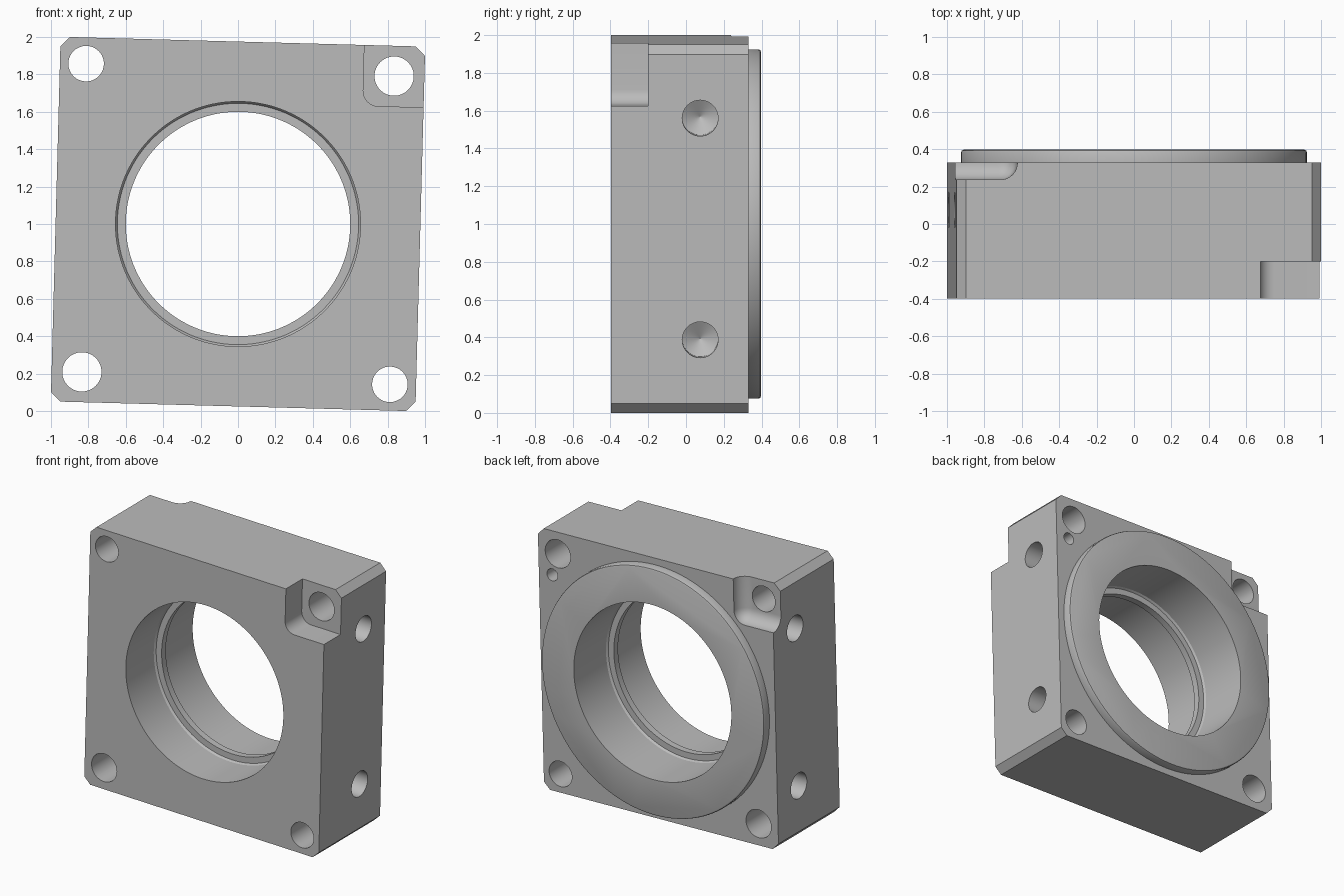
import bpy, bmesh, math
from mathutils import Matrix, Vector

if "Cube" in bpy.data.objects:
    bpy.data.objects.remove(bpy.data.objects["Cube"], do_unlink=True)

HALF = 0.975             # half width of the square plate
FRONT, SEAT, BACK = -0.397, 0.33, 0.397
TILT = Matrix.Translation((0, 0, 1)) @ Matrix.Rotation(math.radians(1.55), 4, 'Y')

steel = bpy.data.materials.new("plain grey")
steel.use_nodes = True
grey = (0.5, 0.5, 0.5, 1)
steel.diffuse_color = grey
steel.node_tree.nodes["Principled BSDF"].inputs["Base Color"].default_value = grey


def finish(name, bm):
    bmesh.ops.recalc_face_normals(bm, faces=bm.faces[:])
    mesh = bpy.data.meshes.new(name)
    bm.to_mesh(mesh)
    bm.free()
    mesh.materials.append(steel)
    ob = bpy.data.objects.new(name, mesh)
    bpy.context.collection.objects.link(ob)
    return ob


def lathe(name, profile, matrix=Matrix(), n=48):
    """Solid turned about the y axis from (radius, y) points."""
    bm = bmesh.new()
    rings = []
    for r, y in profile:
        angles = [math.tau * i / n for i in range(n)]
        rings.append([bm.verts.new(matrix @ Vector((r * math.cos(a), y, r * math.sin(a))))
                      for a in angles])
    for a, b in zip(rings, rings[1:]):
        for i in range(n):
            j = (i + 1) % n
            bm.faces.new((a[i], a[j], b[j], b[i]))
    bm.faces.new(rings[0])
    bm.faces.new(rings[-1])
    return finish(name, bm)


def box(name, lo, hi, pick, radius, segments, flip=(1, 1)):
    """Box with the picked edges bevelled, optionally mirrored in x and z."""
    bm = bmesh.new()
    bmesh.ops.create_cube(bm, size=1)
    for v in bm.verts:
        v.co = [l + (c + 0.5) * (h - l) for l, h, c in zip(lo, hi, v.co)]
    edges = [e for e in bm.edges if pick(*((e.verts[0].co + e.verts[1].co) / 2))]
    bmesh.ops.bevel(bm, geom=edges, offset=radius, segments=segments,
                    profile=0.5, affect='EDGES')
    for v in bm.verts:
        v.co.x *= flip[0]
        v.co.z *= flip[1]
    return finish(name, bm)


def combine(target, tool, operation):
    mod = target.modifiers.new("combine", 'BOOLEAN')
    mod.operation = operation
    mod.solver = 'EXACT'
    mod.object = tool
    bpy.context.view_layer.objects.active = target
    bpy.ops.object.modifier_apply(modifier=mod.name)
    bpy.data.objects.remove(tool, do_unlink=True)


# Square plate with chamfered corners, and the raised round collar on its back
body = box("bearing_block", (-HALF, FRONT, -HALF), (HALF, SEAT, HALF),
           lambda x, y, z: abs(x) > 0.9 and abs(z) > 0.9, 0.05, 1)
collar = lathe("collar", [(0.925, 0.28), (0.925, BACK - 0.014), (0.921, BACK - 0.004),
                          (0.911, BACK)], n=128)
combine(body, collar, 'UNION')

cutters = []

# Main bore, with a thin inner lip between two equal counterbores
cutters.append(lathe("bore", [(0.655, -0.6), (0.655, -0.065), (0.645, -0.05), (0.6, -0.05),
                              (0.6, 0.0), (0.645, 0.0), (0.655, 0.015), (0.655, 0.6)], n=128))

for s in (1, -1):
    # Square-floored front pockets and round-floored back pockets
    edge, far = 0.65, 1.2
    cutters.append(box("front_pocket", (edge, -0.6, edge), (far, -0.2, far),
                       lambda x, y, z: x < 0.7 and z < 0.7, 0.08, 8, (s, s)))
    floor = 0.237
    cutters.append(box("back_pocket", (edge, floor, edge), (far, 0.6, far),
                       lambda x, y, z: (x < 0.7) + (y < 0.3) + (z < 0.7) == 2
                       , 0.09, 8, (-s, s)))
    # Corner through holes
    for pos, radius, side in ((0.813, 0.105, s), (0.835, 0.095, -s)):
        place = Matrix.Translation((side * pos, 0, s * pos))
        cutters.append(lathe("corner_hole", [(radius, -0.6), (radius, 0.6)], place))
    # Drilled side holes with conical ends
    for z in (-0.587, 0.587):
        place = Matrix.Translation((s * HALF, 0.075, z)) @ Matrix.Rotation(-s * math.pi / 2, 4, 'Z')
        cutters.append(lathe("side_hole", [(0.095, 0.1), (0.095, -0.2), (0.001, -0.255)], place))

# Small locating hole on the back
cutters.append(lathe("pin_hole", [(0.045, 0.18), (0.045, 0.6)],
                     Matrix.Translation((0.863, 0, 0.644)), 32))

for cutter in cutters:
    combine(body, cutter, 'DIFFERENCE')

# Stand the block in its slightly turned position
body.data.transform(TILT)
bpy.ops.object.select_all(action='DESELECT')
body.select_set(True)
bpy.context.view_layer.objects.active = body
bpy.ops.object.shade_smooth_by_angle(angle=math.radians(30))
